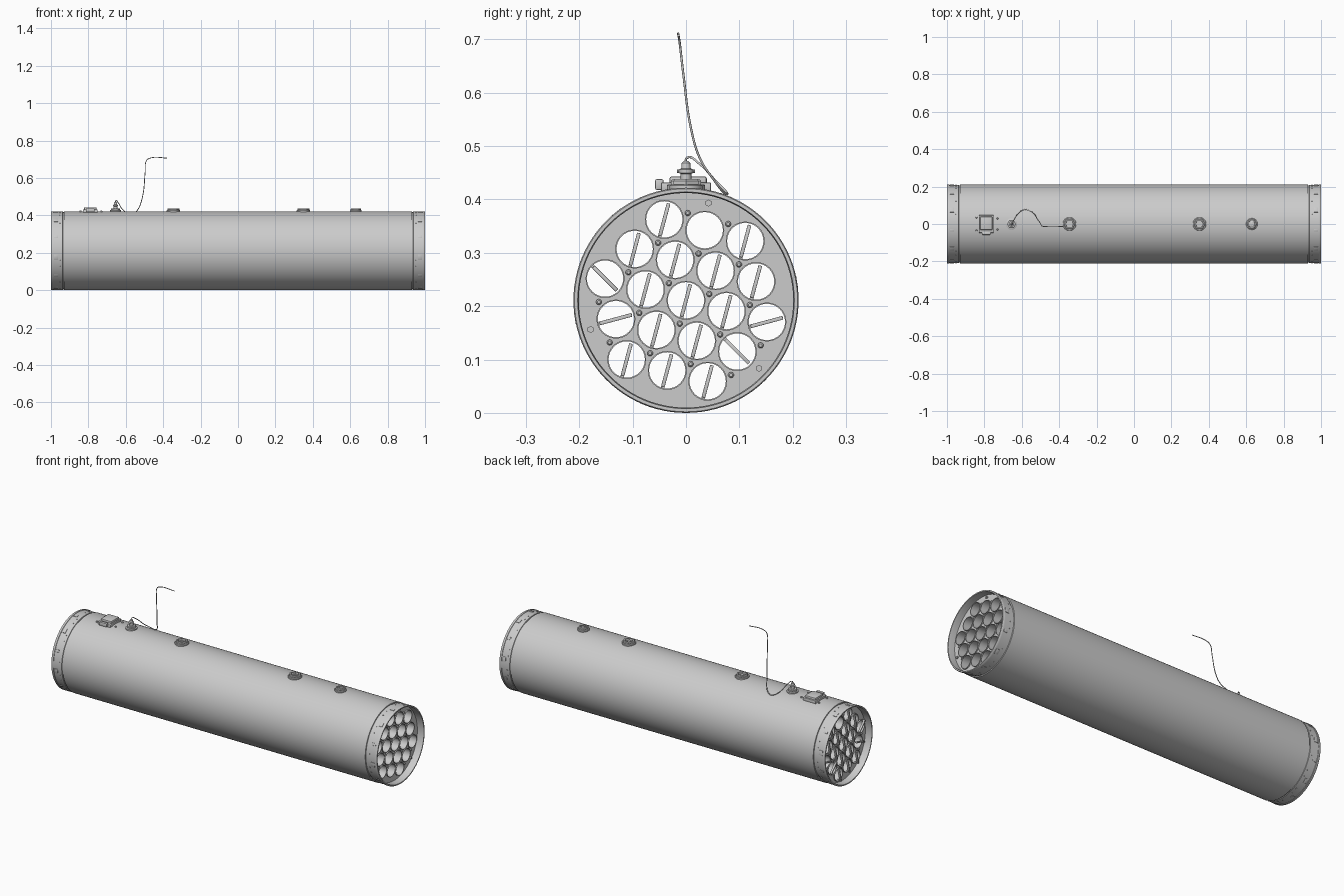
import bpy, bmesh, math
from mathutils import Matrix, Vector

if "Cube" in bpy.data.objects:
    bpy.data.objects.remove(bpy.data.objects["Cube"])

CZ, R = 0.211, 0.211      # barrel axis height and radius
TILT = math.radians(-15)  # hex pattern rotation
PITCH, HOLE = 0.0785, 0.0345


def finish(name, bm, smooth=True):
    bmesh.ops.recalc_face_normals(bm, faces=bm.faces)
    me = bpy.data.meshes.new(name)
    bm.to_mesh(me)
    bm.free()
    ob = bpy.data.objects.new(name, me)
    bpy.context.collection.objects.link(ob)
    if smooth:
        shade(ob)
    return ob


def shade(ob):
    bpy.ops.object.select_all(action='DESELECT')
    ob.select_set(True)
    bpy.context.view_layer.objects.active = ob
    bpy.ops.object.shade_smooth_by_angle(angle=math.radians(35))


def spin(bm, profile, n, mat, closed=False):
    """Revolve (height, radius) points around local z, then place with mat."""
    rings = [[bm.verts.new(mat @ Vector((r * math.cos(2 * math.pi * i / n),
                                         r * math.sin(2 * math.pi * i / n), h)))
              for i in range(n)] for h, r in profile]
    pairs = list(zip(rings, rings[1:]))
    if closed:
        pairs.append((rings[-1], rings[0]))
    for a, b in pairs:
        for i in range(n):
            j = (i + 1) % n
            bm.faces.new((a[i], a[j], b[j], b[i]))
    if not closed:
        bm.faces.new(rings[0][::-1])
        bm.faces.new(rings[-1])


def box(bm, size, mat, bevel=0.0):
    g = bmesh.ops.create_cube(bm, size=1, matrix=mat @ Matrix.Diagonal((*size, 1)))
    if bevel:
        edges = {e for v in g['verts'] for e in v.link_edges}
        bmesh.ops.bevel(bm, geom=list(edges), offset=bevel, segments=2,
                        affect='EDGES', profile=0.5)


def along_x(y=0, z=0, x=0):
    return Matrix.Translation((x, y, CZ + z)) @ Matrix.Rotation(math.pi / 2, 4, 'Y')


def on_barrel(x, angle, r):
    """Frame on the barrel surface: local z points outwards, local x along barrel."""
    return (Matrix.Translation((x, 0, CZ)) @ Matrix.Rotation(angle, 4, 'X')
            @ Matrix.Translation((0, 0, r)))


# Hexagonal layout of the 19 tubes
def lattice(i, j):
    x = PITCH * (i + j * 0.5)
    y = PITCH * j * math.sqrt(3) / 2
    c, s = math.cos(TILT), math.sin(TILT)
    return c * x - s * y, s * x + c * y


cells = [(i, j) for i in range(-2, 3) for j in range(-2, 3) if abs(i + j) <= 2]

# Outer barrel with seam grooves and stepped end collars
half = [(0.0, R), (0.929, R), (0.930, R - 0.005), (0.936, R - 0.005), (0.937, R - 0.002),
        (0.986, R - 0.002), (0.987, R), (0.997, R), (1.0, R - 0.002),
        (1.0, R - 0.008), (0.985, R - 0.010), (0.94, R - 0.010)]
bm = bmesh.new()
spin(bm, [(-x, r) for x, r in half[:0:-1]] + half, 96, along_x(), closed=True)
finish('barrel_shell', bm)

# Perforated end plates: filled flat curves with a hole per tube
for label, sx in (('front', 1), ('rear', -1)):
    cu = bpy.data.curves.new(label + '_plate', 'CURVE')
    cu.dimensions, cu.fill_mode, cu.extrude = '2D', 'BOTH', 0.006
    circles = [(0, 0, R - 0.009, 96)] + [(*lattice(*c), HOLE, 32) for c in cells]
    for cx, cy, r, n in circles:
        sp = cu.splines.new('POLY')
        sp.points.add(n - 1)
        sp.use_cyclic_u = True
        for k, p in enumerate(sp.points):
            a = 2 * math.pi * k / n
            p.co = (cx + r * math.cos(a), cy + r * math.sin(a), 0, 1)
    ob = bpy.data.objects.new(label + '_plate', cu)
    bpy.context.collection.objects.link(ob)
    # curve x -> world y, curve y -> world z
    ob.matrix_world = Matrix(((0, 0, 1, 0.955 * sx), (1, 0, 0, 0), (0, 1, 0, CZ), (0, 0, 0, 1)))
    bpy.ops.object.select_all(action='DESELECT')
    ob.select_set(True)
    bpy.context.view_layer.objects.active = ob
    bpy.ops.object.convert(target='MESH')

# Open launch tubes
bm = bmesh.new()
for c in cells:
    y, z = lattice(*c)
    spin(bm, [(-0.967, HOLE + 0.002), (0.967, HOLE + 0.002), (0.967, HOLE - 0.0005),
              (-0.967, HOLE - 0.0005)], 32, along_x(y, z), closed=True)
finish('launch_tubes', bm)

# Contact arms across the rear tube mouths (one tube has none)
bm = bmesh.new()
odd = {(-2, 1): -45, (2, -1): -45, (-2, 0): None, (0, 2): None}
for c in cells:
    y, z = lattice(*c)
    if c == (-1, 2):
        continue
    deg = 75
    if (y < -0.14 and z > 0) or (y > 0.08 and -0.11 < z < -0.06):
        deg = -45
    elif (y < -0.12 and z < 0 and z > -0.06) or y > 0.14:
        deg = 15
    rot = Matrix.Rotation(math.radians(deg), 4, 'X')
    # bar runs along local y, with a bent foot fixed to the plate
    m = Matrix.Translation((-0.972, y, CZ + z)) @ rot
    box(bm, (0.012, 0.062, 0.007), m, 0.001)
    box(bm, (0.022, 0.008, 0.007), m @ Matrix.Translation((0.006, -0.035, 0)))
finish('contact_arms', bm)

# Bolts between the tubes on both plates
bm = bmesh.new()
for i in range(-3, 3):
    for j in range(-3, 3):
        y, z = lattice(i + 1 / 3, j + 1 / 3)
        if math.hypot(y, z) > 0.17:
            continue
        for sx in (1, -1):
            spin(bm, [(0, 0.0055), (0.004 * sx, 0.0055), (0.007 * sx, 0.003)], 10,
                 along_x(y, z, 0.961 * sx))
for k in range(3):
    a = math.radians(77 + 120 * k)
    for sx in (1, -1):
        spin(bm, [(0, 0.0065), (0.009 * sx, 0.0065)], 6,
             along_x(0.187 * math.cos(a), 0.187 * math.sin(a), 0.961 * sx))
finish('plate_bolts', bm)

# Clips and rivets around the end collars
bm = bmesh.new()
for sx in (1, -1):
    for k in range(12):
        a = 2 * math.pi * (k + 0.3) / 12
        box(bm, (0.022, 0.014 + 0.012 * (k % 2), 0.004), on_barrel(0.973 * sx, a, R - 0.002), 0.001)
        for d in (0.10, 0.26):
            spin(bm, [(-0.003, 0.0035), (0.001, 0.0035)], 8, on_barrel(0.952 * sx, a + d, R - 0.001))
finish('collar_clips', bm)

# Suspension lugs: hex flange around a recessed threaded socket
TOP = 2 * R
for name, x, r, pin in (('rear_lug', -0.345, 0.034, 0), ('middle_lug', 0.35, 0.034, 0),
                        ('front_socket', 0.63, 0.029, 1)):
    bm = bmesh.new()
    base = Matrix.Translation((x, 0, TOP))
    spin(bm, [(-0.006, r + 0.002), (0.004, r + 0.002), (0.006, r), (0.006, 0.012), (-0.006, 0.012)],
         32, base, closed=True)
    spin(bm, [(0.006, r * 0.95), (0.013, r * 0.95), (0.016, r * 0.84), (0.016, r * 0.64),
              (0.003, r * 0.6), (0.003, r * 0.75)], 6, base, closed=True)
    if pin:
        spin(bm, [(-0.004, 0.016), (0.011, 0.016), (0.013, 0.013)], 16, base)
        for k in range(5):
            a = 2 * math.pi * k / 5
            spin(bm, [(0.012, 0.003), (0.016, 0.003)], 8,
                 base @ Matrix.Translation((0.008 * math.cos(a), 0.008 * math.sin(a), 0)))
    else:
        spin(bm, [(-0.006, 0.022), (0.004, 0.022)], 24, base)
    finish(name, bm)

# Switch housing
bm = bmesh.new()
T = lambda x, y, z: Matrix.Translation((x, y, TOP + z))
box(bm, (0.08, 0.094, 0.018), T(-0.79, 0, 0.001), 0.003)
box(bm, (0.066, 0.07, 0.018), T(-0.79, 0.004, 0.012), 0.004)
box(bm, (0.046, 0.016, 0.020), T(-0.79, -0.050, 0.006), 0.003)
for x, y in ((-0.842, 0.034), (-0.73, 0.03), (-0.842, -0.034), (-0.73, -0.03)):
    spin(bm, [(-0.008, 0.005), (0.002, 0.005), (0.004, 0.003)], 10, T(x, y, 0))
finish('switch_housing', bm)

# Cable connector with hex nut, stem and side pins
bm = bmesh.new()
base = Matrix.Translation((-0.655, 0, TOP))
spin(bm, [(-0.006, 0.030), (0.005, 0.030), (0.007, 0.027)], 24, base)
spin(bm, [(0.006, 0.025), (0.014, 0.025), (0.016, 0.022)], 6, base)
spin(bm, [(0.014, 0.010), (0.026, 0.010), (0.028, 0.014), (0.034, 0.014), (0.036, 0.009),
          (0.046, 0.008), (0.050, 0.004)], 20, base)
spin(bm, [(-0.017, 0.003), (0.017, 0.003)], 8,
     base @ Matrix.Translation((0, 0, 0.031)) @ Matrix.Rotation(math.pi / 2, 4, 'X'))
finish('cable_connector', bm)

# Loose cable: over the barrel, then up and ahead
path = [(-0.655, 0, 0.462), (-0.654, 0.002, 0.478), (-0.640, 0.025, 0.467), (-0.620, 0.055, 0.435),
        (-0.585, 0.077, 0.412), (-0.555, 0.070, 0.414), (-0.532, 0.052, 0.437),
        (-0.517, 0.027, 0.475), (-0.505, 0.010, 0.530), (-0.496, -0.005, 0.635),
        (-0.488, -0.012, 0.695), (-0.468, -0.014, 0.707), (-0.380, -0.014, 0.707)]
cu = bpy.data.curves.new('cable', 'CURVE')
cu.dimensions, cu.bevel_depth, cu.bevel_resolution = '3D', 0.0022, 2
cu.use_fill_caps = True
cu.resolution_u = 6
sp = cu.splines.new('BEZIER')
sp.bezier_points.add(len(path) - 1)
for p, co in zip(sp.bezier_points, path):
    p.co = co
    p.handle_left_type = p.handle_right_type = 'AUTO'
bpy.context.collection.objects.link(bpy.data.objects.new('cable', cu))
